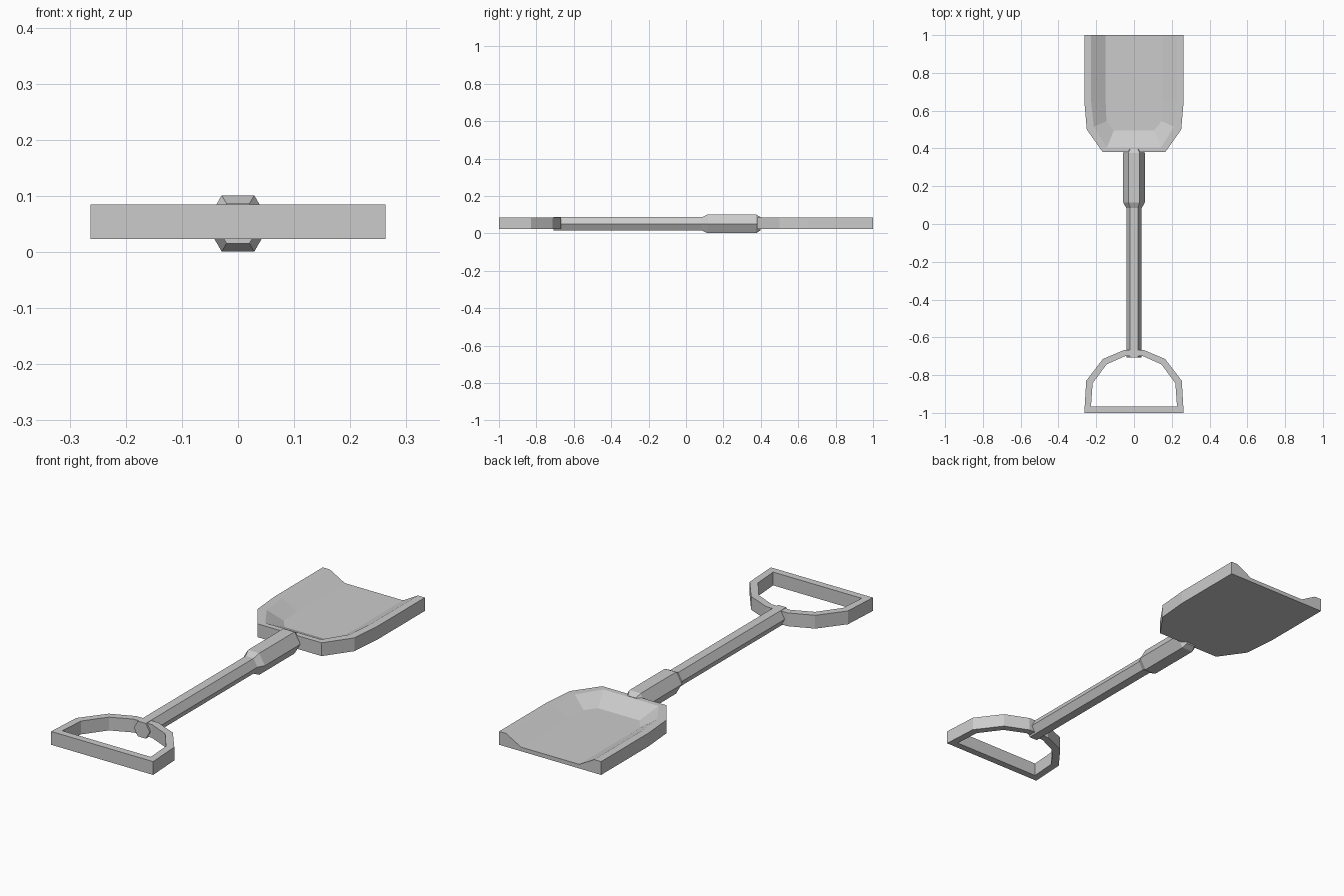
import bpy, bmesh, math

default = bpy.data.objects.get("Cube")
if default:
    bpy.data.objects.remove(default, do_unlink=True)

grey = bpy.data.materials.new("plain_grey")
grey.use_nodes = True
grey.diffuse_color = (0.6, 0.6, 0.6, 1)
grey.node_tree.nodes["Principled BSDF"].inputs["Base Color"].default_value = (0.6, 0.6, 0.6, 1)

BOTTOM, TOP, FLOOR = 0.023, 0.085, 0.042
MID = 0.051


def finish(name, bm):
    bmesh.ops.recalc_face_normals(bm, faces=bm.faces)
    mesh = bpy.data.meshes.new(name)
    bm.to_mesh(mesh)
    bm.free()
    mesh.materials.append(grey)
    obj = bpy.data.objects.new(name, mesh)
    bpy.context.collection.objects.link(obj)


def ring(bm, half, z):
    """Vertices of a half outline followed by its mirror image."""
    points = half + [(-x, y) for x, y in reversed(half)]
    return [bm.verts.new((x, y, z)) for x, y in points]


def bridge(bm, a, b, closed=True):
    n = len(a)
    for i in range(n if closed else n - 1):
        j = (i + 1) % n
        bm.faces.new((a[i], a[j], b[j], b[i]))


# Blade: flat underside, upright wall, narrow rim, sloped sides and open end
outline = [(0.263, 1), (0.263, 0.65), (0.25, 0.5), (0.165, 0.38)]
rim = [(0.227, 1), (0.227, 0.65), (0.213, 0.515), (0.143, 0.405)]
floor = [(0.15, 1), (0.15, 0.65), (0.146, 0.545), (0.107, 0.495)]
bm = bmesh.new()
loops = [ring(bm, outline, BOTTOM), ring(bm, outline, TOP),
         ring(bm, rim, TOP), ring(bm, floor, FLOOR)]
for a, b in zip(loops, loops[1:]):
    bridge(bm, a, b, closed=False)
bm.faces.new(loops[0])
bm.faces.new(loops[-1])
bm.faces.new([l[0] for l in loops] + [l[-1] for l in reversed(loops)])
finish("blade", bm)

# Grip: D-shaped frame
outer = [(0.263, -1), (0.253, -0.83), (0.165, -0.715), (0.055, -0.668)]
inner = [(0.228, -0.967), (0.219, -0.843), (0.145, -0.743), (0.048, -0.7)]
bm = bmesh.new()
loops = [ring(bm, outer, BOTTOM), ring(bm, outer, TOP),
         ring(bm, inner, TOP), ring(bm, inner, BOTTOM)]
for i in range(4):
    bridge(bm, loops[i], loops[(i + 1) % 4])
finish("grip", bm)


def hex_rod(name, stations):
    """Six-sided rod along y from (y, radius) stations."""
    bm = bmesh.new()
    rings = []
    for y, r in stations:
        rings.append([bm.verts.new((r * math.cos(k * math.pi / 3), y,
                                    MID + r * math.sin(k * math.pi / 3)))
                      for k in range(6)])
    for a, b in zip(rings, rings[1:]):
        bridge(bm, a, b)
    bm.faces.new(rings[0])
    bm.faces.new(rings[-1])
    finish(name, bm)


# Shaft widening into the socket and tapering into the blade
hex_rod("shaft", [(-0.708, 0.041), (0.085, 0.041), (0.115, 0.058),
                  (0.375, 0.058), (0.398, 0.041)])
